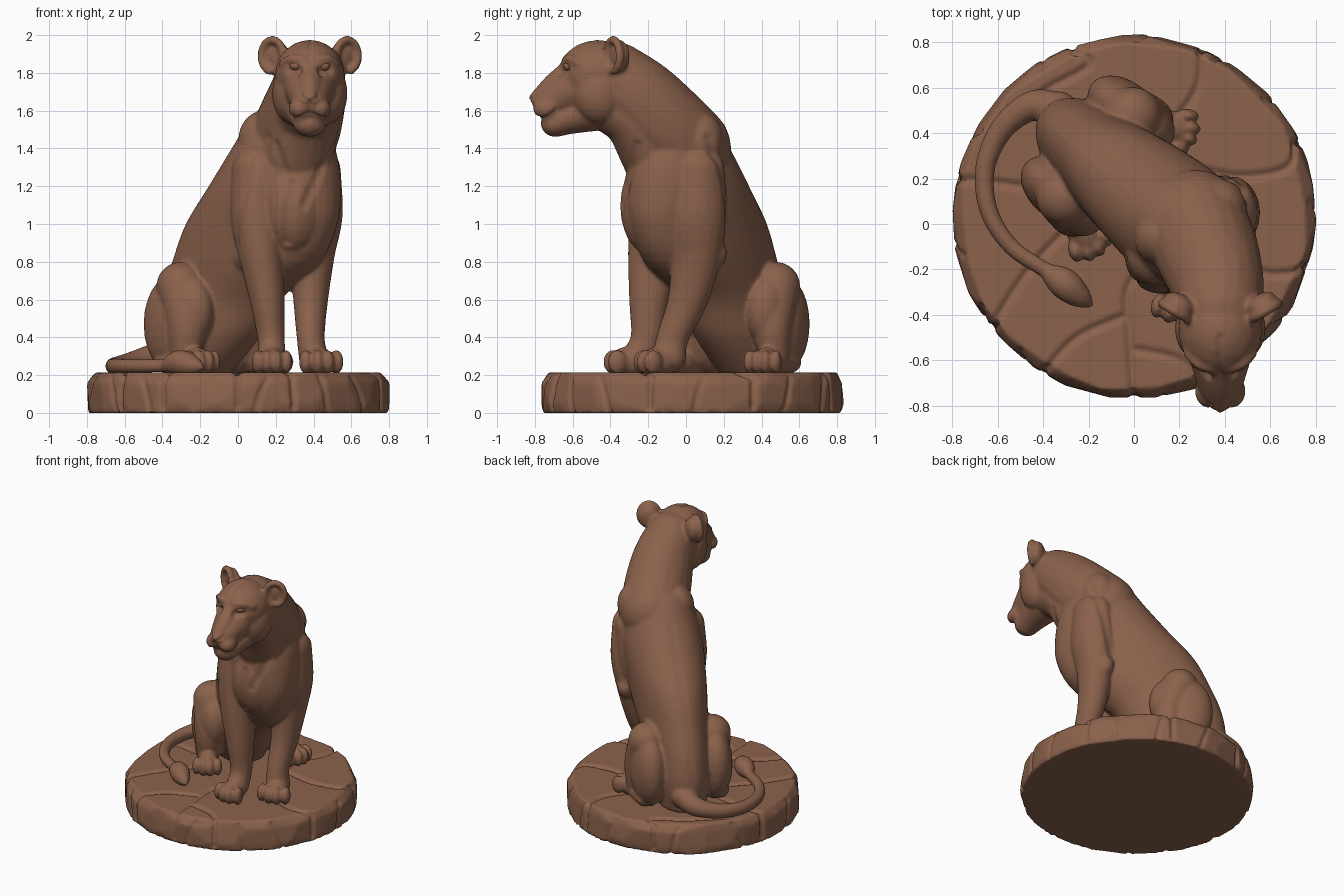
import bpy, bmesh, math, random
from mathutils import Vector, Matrix, Euler, kdtree
from mathutils.bvhtree import BVHTree

random.seed(4)
if "Cube" in bpy.data.objects:
    bpy.data.objects.remove(bpy.data.objects["Cube"])

# One clay brown for the whole statue
clay = bpy.data.materials.new("clay_brown")
clay.use_nodes = True
clay.diffuse_color = (0.258, 0.122, 0.072, 1)
clay.node_tree.nodes["Principled BSDF"].inputs["Base Color"].default_value = clay.diffuse_color

# Unit sphere used as the clay blob
template = bmesh.new()
bmesh.ops.create_icosphere(template, subdivisions=3, radius=1)
template.verts.ensure_lookup_table()
blob_verts = [v.co.copy() for v in template.verts]
blob_faces = [[v.index for v in f.verts] for f in template.faces]
template.free()

verts, faces = [], []


def add(new_verts, new_faces):
    start = len(verts)
    verts.extend(new_verts)
    faces.extend([start + i for i in f] for f in new_faces)


def ball(center, radii, turn=0.0):
    m = Matrix.LocRotScale(Vector(center), Euler((0, 0, turn)), Vector(radii))
    add([m @ v for v in blob_verts], blob_faces)


def spline(points, step):
    """Points along a smooth curve through the given points."""
    p = [Vector(q) for q in points]
    p = [p[0] * 2 - p[1]] + p + [p[-1] * 2 - p[-2]]
    out = []
    for a, b, c, d in zip(p, p[1:], p[2:], p[3:]):
        n = max(2, int((c - b).length / step))
        for k in range(n):
            t = k / n
            out.append((b * 2 + (c - a) * t + (a * 2 - b * 5 + c * 4 - d) * t ** 2
                        + (b * 3 - a - c * 3 + d) * t ** 3) * 0.5)
    return out + [p[-2]]


def limb(points, scale=(1, 1, 1)):
    """Tapered limb through points of x, y, z, radius."""
    for q in spline(points, min(0.02, 0.3 * min(p[3] for p in points))):
        ball(q[:3], [q[3] * s for s in scale])


def body(f, l, z, *radius):
    """Body frame: f towards the shoulders, l towards the left flank."""
    return (0.083 + 0.77 * f + 0.64 * l, 0.1 - 0.64 * f + 0.77 * l, z, *radius)


def paw(x, y, angle, width):
    forward = Vector((math.cos(angle), math.sin(angle), 0))
    side = Vector((-forward.y, forward.x, 0))
    center = Vector((x, y, 0.27))
    ball(center, (0.1, width * 1.5, 0.08), angle)
    for k in (-1.5, -0.5, 0.5, 1.5):
        reach = 0.08 - 0.012 * k * k
        toe = center + forward * reach + side * k * width
        ball(toe, (0.052, width * 0.62, 0.065), angle + k * 0.12)


def finish(name, mesh):
    obj = bpy.data.objects.new(name, mesh)
    bpy.context.collection.objects.link(obj)
    mesh.materials.clear()
    mesh.materials.append(clay)
    return obj


def sculpt(name, voxel, smoothing, creases):
    """Fuse the gathered shapes into one skin, then carve lines into it."""
    rough = bpy.data.meshes.new(name + "_rough")
    rough.from_pydata(verts, [], faces)
    temp = bpy.data.objects.new(name + "_rough", rough)
    bpy.context.collection.objects.link(temp)
    fuse = temp.modifiers.new("fuse", "REMESH")
    fuse.mode, fuse.voxel_size = "VOXEL", voxel
    soft = temp.modifiers.new("soften", "SMOOTH")
    soft.factor, soft.iterations = 0.5, smoothing
    bpy.context.view_layer.update()
    mesh = bpy.data.meshes.new_from_object(temp.evaluated_get(bpy.context.evaluated_depsgraph_get()))
    mesh.name = name
    bpy.data.objects.remove(temp)
    coords = [v.co.copy() for v in mesh.vertices]
    normals = [v.normal.copy() for v in mesh.vertices]
    surface = BVHTree.FromPolygons(coords, [p.vertices[:] for p in mesh.polygons])
    tree = kdtree.KDTree(len(coords))
    for i, co in enumerate(coords):
        tree.insert(co, i)
    tree.balance()
    depth_at = {}
    for path, depth, width in creases:
        for p in spline(path, 0.01):
            spot = surface.find_nearest(p)[0]
            for _, i, dist in tree.find_range(spot, width):
                depth_at[i] = max(depth_at.get(i, 0), depth * (1 - (dist / width) ** 2) ** 2)
    for i, depth in depth_at.items():
        mesh.vertices[i].co = coords[i] - normals[i] * depth
    mesh.polygons.foreach_set("use_smooth", [True] * len(mesh.polygons))
    mesh.update()
    verts.clear()
    faces.clear()
    return finish(name, mesh)


# Torso: level ovals given as height, back, front, half width
sections = [(0.21, -0.58, -0.2, 0.16), (0.4, -0.63, 0.0, 0.2), (0.6, -0.6, 0.15, 0.21),
            (0.8, -0.52, 0.42, 0.24), (1.0, -0.42, 0.53, 0.26), (1.2, -0.25, 0.54, 0.27),
            (1.4, -0.09, 0.5, 0.24), (1.55, 0.02, 0.4, 0.17), (1.6, 0.1, 0.3, 0.08)]
rings = spline(sections, 0.05)
count = 40
skin, quads = [], []
for z, back, front, half in rings:
    for k in range(count):
        t = math.tau * k / count
        skin.append(Vector(body((back + front) / 2 + (front - back) / 2 * math.cos(t), half * math.sin(t), z)))
for r in range(len(rings) - 1):
    for k in range(count):
        n = (k + 1) % count
        quads.append([r * count + k, r * count + n, (r + 1) * count + n, (r + 1) * count + k])
quads.append(list(range(count))[::-1])
quads.append([len(skin) - count + k for k in range(count)])
add(skin, quads)

# Chest, shoulder blades, neck and throat
ball((0.29, -0.2, 1.1), (0.17, 0.15, 0.26))
ball((0.13, -0.06, 1.44), (0.13, 0.13, 0.16))
ball((0.37, 0.07, 1.44), (0.13, 0.13, 0.16))
limb([(0.27, 0.0, 1.4, 0.24), (0.32, -0.12, 1.52, 0.24), (0.365, -0.25, 1.665, 0.218),
      (0.38, -0.37, 1.765, 0.197)], (0.95, 1, 1))
limb([(0.31, -0.17, 1.38, 0.18), (0.36, -0.27, 1.55, 0.165), (0.375, -0.38, 1.62, 0.15)], (1.1, 1, 1))

# Forelegs with elbows
limb([(0.1, -0.12, 1.28, 0.135), (0.1, -0.14, 1.05, 0.14), (0.12, -0.17, 0.85, 0.12),
      (0.155, -0.195, 0.6, 0.093), (0.175, -0.21, 0.4, 0.073), (0.18, -0.26, 0.29, 0.075)], (1, 1.15, 1))
limb([(0.41, 0.05, 1.28, 0.135), (0.41, 0.05, 1.05, 0.145), (0.395, 0.055, 0.85, 0.12),
      (0.385, 0.01, 0.6, 0.093), (0.385, -0.07, 0.4, 0.075), (0.4, -0.09, 0.29, 0.078)], (1, 1.15, 1))
ball((0.39, 0.13, 0.85), (0.07, 0.09, 0.1))
ball((0.05, -0.1, 0.84), (0.08, 0.08, 0.1))
paw(0.18, -0.31, -math.pi / 2, 0.05)
paw(0.425, -0.145, -1.3, 0.056)

# Hind legs
for g in (-1, 1):
    ball(body(-0.35, 0.23 * g, 0.47), (0.19, 0.125, 0.27), -0.69)
    ball(body(-0.24, 0.24 * g, 0.54), (0.14, 0.11, 0.19), -0.69)
    limb([body(-0.31, 0.23 * g, 0.67, 0.13), body(-0.24, 0.26 * g, 0.47, 0.11), body(-0.24, 0.28 * g, 0.3, 0.075)])
    limb([body(-0.38, 0.27 * g, 0.27, 0.06), body(-0.15, 0.3 * g, 0.27, 0.065)])
    x, y, z = body(-0.145, 0.3 * g, 0)
    paw(x, y, -0.69 + 0.4 * g, 0.048)

# Tail with its tuft
limb([(-0.33, 0.5, 0.34, 0.085), (-0.45, 0.52, 0.3, 0.067), (-0.58, 0.42, 0.265, 0.053),
      (-0.655, 0.25, 0.25, 0.045), (-0.64, 0.06, 0.247, 0.041), (-0.54, -0.1, 0.247, 0.037),
      (-0.38, -0.21, 0.25, 0.035)])
limb([(-0.38, -0.21, 0.25, 0.036), (-0.31, -0.26, 0.265, 0.068), (-0.25, -0.31, 0.255, 0.055),
      (-0.19, -0.355, 0.24, 0.014)])

# Head: skull, muzzle, nose, jaw
mid = 0.38
ball((mid, -0.47, 1.79), (0.185, 0.21, 0.185))
limb([(mid, -0.58, 1.72, 0.13), (mid, -0.7, 1.66, 0.095), (mid, -0.74, 1.64, 0.075)], (1.05, 1, 1))
limb([(mid, -0.58, 1.84, 0.06), (mid, -0.7, 1.75, 0.05), (mid, -0.785, 1.68, 0.034)], (1.2, 1, 1))
ball((mid, -0.8, 1.665), (0.05, 0.032, 0.03))
limb([(mid, -0.5, 1.6, 0.11), (mid, -0.62, 1.56, 0.085), (mid, -0.69, 1.532, 0.072)], (1.2, 1.1, 1))
for g in (-1, 1):
    ball((mid + 0.095 * g, -0.46, 1.69), (0.105, 0.14, 0.16))
    ball((mid + 0.052 * g, -0.735, 1.61), (0.06, 0.075, 0.058))
    limb([(mid + 0.045 * g, -0.635, 1.87, 0.024), (mid + 0.1 * g, -0.615, 1.875, 0.022),
          (mid + 0.145 * g, -0.57, 1.85, 0.02)])
    # Cupped ears
    ear = Vector((mid + 0.198 * g, -0.385, 1.89))
    across, facing = Vector((0.85 * g, 0.5, 0)), Vector((0.5 * g, -0.85, 0))
    ball(ear - facing * 0.04, (0.075, 0.042, 0.085), 0.53 * g)
    rim = [ear + across * 0.068 * math.cos(t) + Vector((0, 0, 0.085 * math.sin(t)))
           for t in [math.radians(a) for a in range(-70, 251, 40)]]
    limb([(*p, 0.022) for p in rim])

# Carved lines: forehead, lip, chest, spine, then mirrored pairs
lines = [([(mid, -0.66, 1.86), (mid, -0.5, 1.98)], 0.008, 0.025),
         ([(mid, -0.84, 1.64), (mid, -0.82, 1.58)], 0.01, 0.022),
         ([(0.28, -0.37, 1.22), (0.25, -0.33, 0.88)], 0.014, 0.045),
         ([(0.21, -0.32, 1.42), (0.27, -0.37, 1.08)], 0.01, 0.04),
         ([(0.5, -0.25, 1.42), (0.36, -0.36, 1.1)], 0.01, 0.04),
         ([body(-0.1, 0, 1.42), body(-0.42, 0, 1.0), body(-0.64, 0, 0.45)], 0.003, 0.04)]
for g in (-1, 1):
    lines += [([(mid, -0.81, 1.572), (mid + 0.06 * g, -0.77, 1.562), (mid + 0.11 * g, -0.68, 1.595)], 0.01, 0.022),
              ([(mid + 0.075 * g, -0.68, 1.815), (mid + 0.12 * g, -0.66, 1.82)], 0.022, 0.042),
              ([(mid + 0.03 * g, -0.84, 1.66), (mid + 0.05 * g, -0.8, 1.68)], 0.01, 0.02),
              ([body(0.3, 0.28 * g, 1.45), body(0.2, 0.32 * g, 1.15), body(0.13, 0.3 * g, 0.9)], 0.01, 0.045)]
lioness = sculpt("lioness_body", 0.0105, 6, lines)

# Eyes set into the sockets
skin_tree = BVHTree.FromPolygons([v.co for v in lioness.data.vertices],
                                 [p.vertices[:] for p in lioness.data.polygons])
for side, g in (("right", -1), ("left", 1)):
    spot = skin_tree.find_nearest(Vector((mid + 0.097 * g, -0.67, 1.82)))[0]
    ball(spot + Vector((0, 0.018, 0)), (0.032, 0.027, 0.024), 0.3 * g)
    eye = bpy.data.meshes.new(side + "_eye")
    eye.from_pydata(verts, [], faces)
    eye.polygons.foreach_set("use_smooth", [True] * len(eye.polygons))
    finish(side + "_eye", eye)
    verts.clear()
    faces.clear()

# Stone base: chipped hull of jittered rings
stone = bmesh.new()
for z, radius, jitter in ((0, 0.8, 0.01), (0.05, 0.806, 0.012), (0.16, 0.804, 0.018), (0.213, 0.775, 0.03)):
    for k in range(26):
        t = math.tau * (k + random.uniform(-0.3, 0.3)) / 26
        r = radius - random.uniform(0, jitter)
        stone.verts.new((r * math.cos(t), 0.032 + r * math.sin(t), z))
bmesh.ops.convex_hull(stone, input=stone.verts)
bmesh.ops.delete(stone, geom=[v for v in stone.verts if not v.link_faces], context="VERTS")
bmesh.ops.recalc_face_normals(stone, faces=stone.faces)
stone.verts.index_update()
add([v.co.copy() for v in stone.verts], [[v.index for v in f.verts] for f in stone.faces])
stone.free()

# Cracks run in from the rim and down the side
cracks = [[(0, -0.77), (-0.02, -0.5), (-0.03, -0.3), (0.06, -0.15)],
          [(-0.4, -0.66), (-0.25, -0.5), (-0.03, -0.4)],
          [(-0.63, -0.46), (-0.46, -0.2), (-0.25, 0.02)],
          [(0.74, 0.36), (0.66, 0.24), (0.45, 0.21), (0.25, 0.25)],
          [(0.3, 0.77), (0.28, 0.6), (0.18, 0.45)],
          [(-0.27, 0.78), (-0.2, 0.7), (-0.4, 0.58), (-0.6, 0.4)],
          [(0.78, -0.2), (0.6, -0.22), (0.4, -0.15)],
          [(0.3, -0.72), (0.2, -0.6), (-0.01, -0.55)],
          [(-0.78, 0.2), (-0.6, 0.18), (-0.4, 0.15)]]
carved = [([(*c[0], 0.03), (*c[0], 0.13)] + [(*p, 0.21) for p in c], 0.017, 0.027) for c in cracks]
for k in range(12):
    t = k * math.tau / 12 + random.uniform(-0.15, 0.15)
    lean = random.choice((-1, 1)) * random.uniform(0.05, 0.14)
    path = [(0.8 * math.cos(t + lean * s), 0.03 + 0.8 * math.sin(t + lean * s), z)
            for s, z in ((0, 0.0), (0.4, 0.1), (1, 0.2))]
    carved.append((path, 0.011, 0.026))
sculpt("stone_base", 0.0125, 2, carved)
